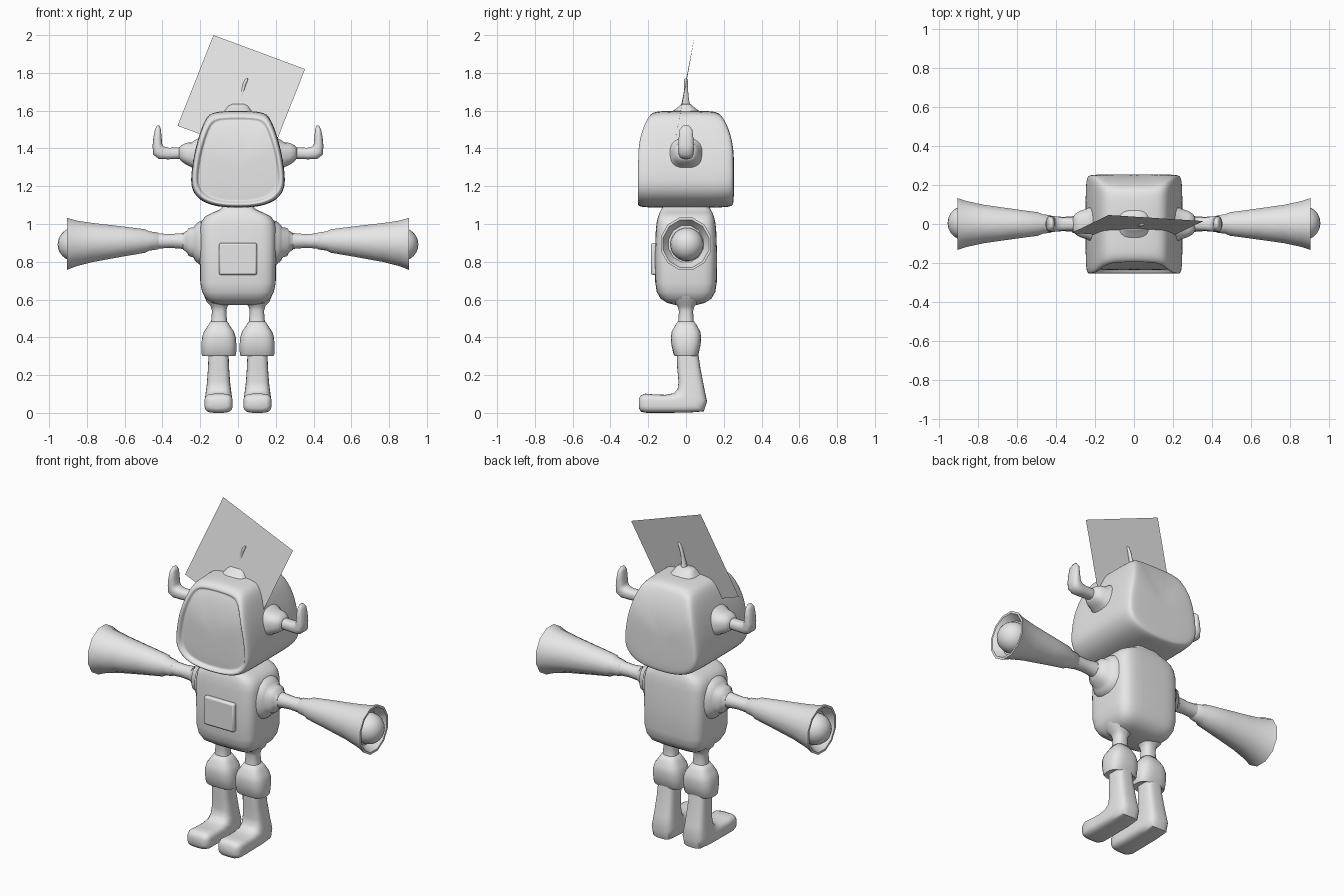
import bpy, bmesh, math
from mathutils import Vector as V

grey = bpy.data.materials.new("plain_grey")
grey.diffuse_color = (0.8, 0.8, 0.8, 1)


def ring(c, u, v, e=2, n=24):
    """Superellipse ring around c with half-axes u and v; higher e is boxier."""
    pts = []
    for i in range(n):
        a = 2 * math.pi * (i + 0.5) / n
        p, q = math.cos(a), math.sin(a)
        pts.append(V(c) + V(u) * math.copysign(abs(p) ** (2 / e), p)
                   + V(v) * math.copysign(abs(q) ** (2 / e), q))
    return pts


def finish(name, bm, mirror=False, subsurf=0, angle=40):
    bmesh.ops.recalc_face_normals(bm, faces=bm.faces)
    me = bpy.data.meshes.new(name)
    bm.to_mesh(me)
    bm.free()
    ob = bpy.data.objects.new(name, me)
    bpy.context.collection.objects.link(ob)
    me.materials.append(grey)
    if mirror:
        ob.modifiers.new("mirror", "MIRROR").use_mirror_merge = False
    if subsurf:
        s = ob.modifiers.new("smooth", "SUBSURF")
        s.levels = s.render_levels = subsurf
    bpy.ops.object.select_all(action="DESELECT")
    ob.select_set(True)
    bpy.context.view_layer.objects.active = ob
    bpy.ops.object.shade_smooth_by_angle(angle=math.radians(angle))
    return ob


def loft(name, rings, **kw):
    """Skin a run of rings and close both ends."""
    bm = bmesh.new()
    vs = [[bm.verts.new(p) for p in r] for r in rings]
    n = len(vs[0])
    for a, b in zip(vs, vs[1:]):
        for i in range(n):
            j = (i + 1) % n
            bm.faces.new((a[i], a[j], b[j], b[i]))
    bm.faces.new(vs[0])
    bm.faces.new(vs[-1])
    return finish(name, bm, **kw)


def upright(name, rows, x=0, e=2, n=24, **kw):
    """Loft along z from rows of (z, half width, half depth)."""
    return loft(name, [ring((x, 0, z), (a, 0, 0), (0, b, 0), e, n) for z, a, b in rows], **kw)


def sideways(name, rows, e=2, n=24, **kw):
    """Loft along x from rows of (x, centre z, half depth, half height), both sides."""
    return loft(name, [ring((x, 0, z), (0, a, 0), (0, 0, b), e, n) for x, z, a, b in rows],
                mirror=True, **kw)


# Head: helmet outline swept front to back, with a recessed screen
half = [(0.13, 1.597), (0.172, 1.565), (0.21, 1.46), (0.235, 1.36), (0.25, 1.25),
        (0.247, 1.18), (0.2, 1.12), (0.11, 1.09)]
outline = half + [(0, 1.085)] + [(-x, z) for x, z in reversed(half)] + [(0, 1.6)]


def head_ring(y, s):
    pts = []
    for x, z in outline:
        zz = 1.3 + (z - 1.3) * s
        t = max(0, (zz - 1.35) / 0.24)
        pts.append(V((x * s, y * (1 - 0.3 * t ** 3), zz)))
    return pts


stations = [(-0.236, 0.3), (-0.234, 0.78), (-0.230, 0.85), (-0.250, 0.875), (-0.256, 0.93),
            (-0.245, 0.975), (-0.2, 1.0), (0, 1.0), (0.2, 1.0), (0.245, 0.965),
            (0.253, 0.88), (0.254, 0.4)]
loft("head", [head_ring(y, s) for y, s in stations], subsurf=2, angle=60)

# Crown cap and its curved antenna
upright("crown_cap", [(1.56, 0.1, 0.11), (1.585, 0.088, 0.09), (1.605, 0.068, 0.06),
                      (1.625, 0.058, 0.035), (1.635, 0.045, 0.025)], e=3, angle=60)
loft("antenna", [ring((x, 0, z), (r * 0.7, 0, -r * 0.2), (0, r, 0), n=12) for x, z, r in
                 [(0.01, 1.62, 0.024), (0.016, 1.66, 0.016), (0.024, 1.70, 0.012),
                  (0.034, 1.74, 0.012), (0.044, 1.762, 0.011), (0.049, 1.77, 0.005)]], angle=60)

# Thin tilted sheet above the head
bm = bmesh.new()
bm.faces.new([bm.verts.new(p) for p in [(-0.13, 0.046, 2.0), (-0.32, -0.046, 1.52),
                                        (0.165, -0.077, 1.34), (0.355, 0.015, 1.82)]])
finish("tilted_sheet", bm)

# Ear sockets and upturned horns
sideways("ear_socket", [(0.18, 1.365, 0.10, 0.105), (0.225, 1.362, 0.088, 0.085),
                        (0.245, 1.366, 0.078, 0.066), (0.275, 1.372, 0.068, 0.058),
                        (0.298, 1.374, 0.055, 0.044), (0.312, 1.375, 0.038, 0.028)],
         e=2.6, angle=60)
loft("horn", [ring((x, 0, z), (0, w, 0), (-r * math.sin(a), 0, r * math.cos(a)), 2.5, 16)
              for x, z, w, r, a in
              [(0.29, 1.375, 0.032, 0.030, 0), (0.37, 1.373, 0.035, 0.031, 0.05),
               (0.405, 1.377, 0.04, 0.036, 0.4), (0.424, 1.392, 0.042, 0.036, 0.8),
               (0.427, 1.42, 0.041, 0.026, 1.4), (0.426, 1.46, 0.039, 0.022, 1.6),
               (0.424, 1.50, 0.034, 0.016, 1.6), (0.422, 1.522, 0.015, 0.007, 1.6)]],
     mirror=True, angle=70)

# Torso with neck
upright("torso", [(0.572, 0.09, 0.06), (0.582, 0.14, 0.10), (0.605, 0.172, 0.135),
                  (0.64, 0.19, 0.155), (0.69, 0.2, 0.163), (0.83, 0.202, 0.165),
                  (0.97, 0.202, 0.16), (1.01, 0.195, 0.155), (1.04, 0.175, 0.148),
                  (1.06, 0.135, 0.14), (1.075, 0.1, 0.132), (1.09, 0.083, 0.125),
                  (1.13, 0.1, 0.13)], e=5, n=40, angle=60)

# Chest panel
bm = bmesh.new()
bmesh.ops.create_cube(bm, size=1)
for v in bm.verts:
    v.co = V((v.co.x * 0.2, -0.167 + v.co.y * 0.036, 0.815 + v.co.z * 0.17))
panel = finish("chest_panel", bm)
bev = panel.modifiers.new("bevel", "BEVEL")
bev.width, bev.segments = 0.01, 2

# Shoulders, arms and flared cuffs
sideways("shoulder", [(0.17, 0.9, 0.12, 0.125), (0.205, 0.9, 0.105, 0.115),
                      (0.228, 0.9, 0.088, 0.095), (0.235, 0.902, 0.078, 0.08),
                      (0.26, 0.905, 0.072, 0.075), (0.27, 0.907, 0.055, 0.058),
                      (0.29, 0.908, 0.045, 0.045)], e=2.5, angle=60)
sideways("arm", [(0.25, 0.908, 0.05, 0.052), (0.3, 0.91, 0.042, 0.042),
                 (0.36, 0.91, 0.037, 0.037), (0.44, 0.91, 0.042, 0.042)], n=16)
sideways("cuff", [(0.415, 0.91, 0.035, 0.035), (0.425, 0.91, 0.046, 0.046),
                  (0.47, 0.91, 0.052, 0.053), (0.49, 0.91, 0.062, 0.064),
                  (0.62, 0.907, 0.08, 0.084), (0.77, 0.902, 0.102, 0.107),
                  (0.86, 0.897, 0.122, 0.126), (0.905, 0.895, 0.138, 0.143),
                  (0.905, 0.895, 0.125, 0.13), (0.86, 0.895, 0.095, 0.1)], n=12)

# Ball hands
bm = bmesh.new()
bmesh.ops.create_uvsphere(bm, u_segments=20, v_segments=12, radius=0.088)
bmesh.ops.translate(bm, vec=(0.867, 0.005, 0.892), verts=bm.verts)
finish("ball_hand", bm, mirror=True)

# Thighs and knee guards
upright("thigh", [(0.45, 0.045, 0.045), (0.49, 0.042, 0.04), (0.54, 0.038, 0.038),
                  (0.565, 0.045, 0.045), (0.585, 0.065, 0.065), (0.62, 0.08, 0.09)],
        x=0.1, e=2.5, mirror=True, angle=60)
upright("knee_guard", [(0.31, 0.06, 0.045), (0.302, 0.088, 0.06), (0.31, 0.092, 0.066),
                       (0.36, 0.093, 0.078), (0.4, 0.09, 0.081), (0.43, 0.08, 0.076),
                       (0.46, 0.06, 0.06), (0.485, 0.044, 0.043)],
        x=0.101, e=3, mirror=True, angle=60)

# Boots: each row gives the front/top point, back/bottom point and half width
boot = [(-0.05, 0.32, 0.065, 0.32, 0.053), (-0.047, 0.24, 0.076, 0.24, 0.056),
        (-0.04, 0.165, 0.095, 0.14, 0.062), (-0.045, 0.125, 0.112, 0.06, 0.069),
        (-0.065, 0.104, 0.095, 0.008, 0.073), (-0.11, 0.096, 0.01, 0.001, 0.073),
        (-0.17, 0.098, -0.13, 0.0, 0.074), (-0.215, 0.102, -0.21, 0.0, 0.075),
        (-0.238, 0.094, -0.238, 0.006, 0.067), (-0.25, 0.075, -0.25, 0.025, 0.05)]
loft("boot", [ring((0.103, (y1 + y2) / 2, (z1 + z2) / 2), (w, 0, 0),
                   (0, (y1 - y2) / 2, (z1 - z2) / 2), 3.5)
              for y1, z1, y2, z2, w in boot], mirror=True, angle=60)
